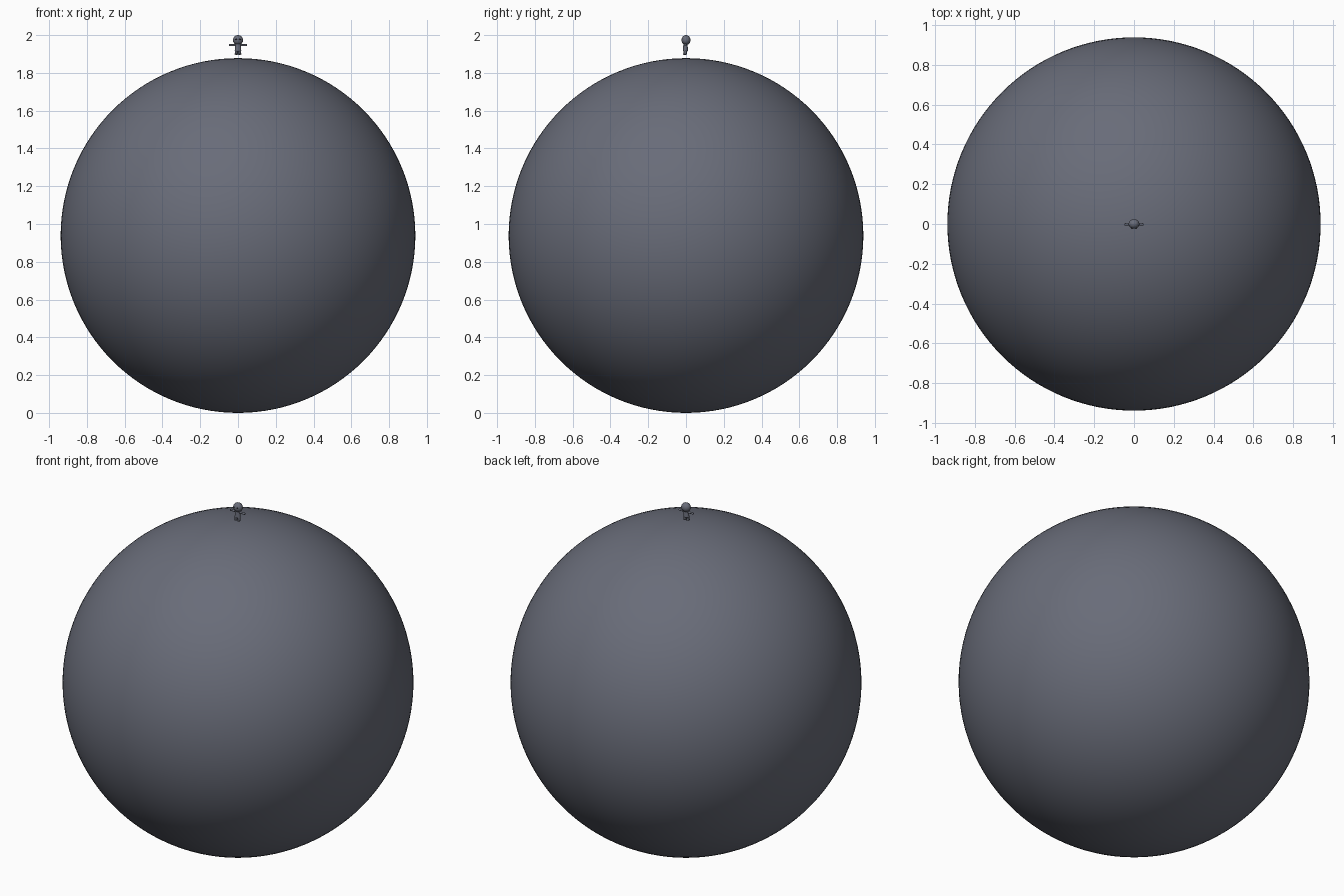
import bpy
from math import radians

cube = bpy.data.objects.get("Cube")
if cube:
    bpy.data.objects.remove(cube, do_unlink=True)


def make_material(name, rgb):
    mat = bpy.data.materials.new(name)
    mat.use_nodes = True
    color = (*rgb, 1.0)
    mat.diffuse_color = color
    mat.node_tree.nodes["Principled BSDF"].inputs["Base Color"].default_value = color
    return mat


slate = make_material("slate grey", (0.14, 0.15, 0.19))
dark = make_material("dark slate", (0.03, 0.03, 0.04))


def finish(name, mat):
    obj = bpy.context.object
    obj.name = name
    obj.data.materials.append(mat)
    bpy.ops.object.shade_smooth_by_angle(angle=radians(40))
    return obj


def ball(name, loc, size, mat=slate, segments=24, rings=16):
    bpy.ops.mesh.primitive_uv_sphere_add(segments=segments, ring_count=rings, radius=1, location=loc)
    bpy.context.object.scale = size
    return finish(name, mat)


def tube(name, loc, radius, length, top=None, rot=(0, 0, 0)):
    bpy.ops.mesh.primitive_cone_add(vertices=20, radius1=radius, radius2=top or radius,
                                    depth=length, location=loc, rotation=rot)
    return finish(name, slate)


# Planet
R = 0.939
ball("planet", (0, 0, R), (R, R, R), segments=128, rings=64)

# Head and torso of the tiny figure
ball("head", (0, 0, 1.974), (0.027, 0.024, 0.026))
tube("torso", (0, -0.003, 1.935), 0.014, 0.034, 0.011).scale.x = 1.25
ball("hips", (0, -0.003, 1.919), (0.0175, 0.013, 0.008))

# Limbs and eyes, one of each per side
for side, s in (("left", 1), ("right", -1)):
    tube(side + "_arm", (s * 0.028, -0.002, 1.947), 0.0055, 0.032, rot=(0, radians(90), 0))
    ball(side + "_hand", (s * 0.043, -0.002, 1.947), (0.006, 0.006, 0.006))
    tube(side + "_leg", (s * 0.009, -0.004, 1.909), 0.008, 0.025)
    ball(side + "_foot", (s * 0.009, -0.006, 1.9), (0.009, 0.011, 0.005))
    ball(side + "_eye", (s * 0.01, -0.0215, 1.977), (0.005, 0.003, 0.004), dark)
